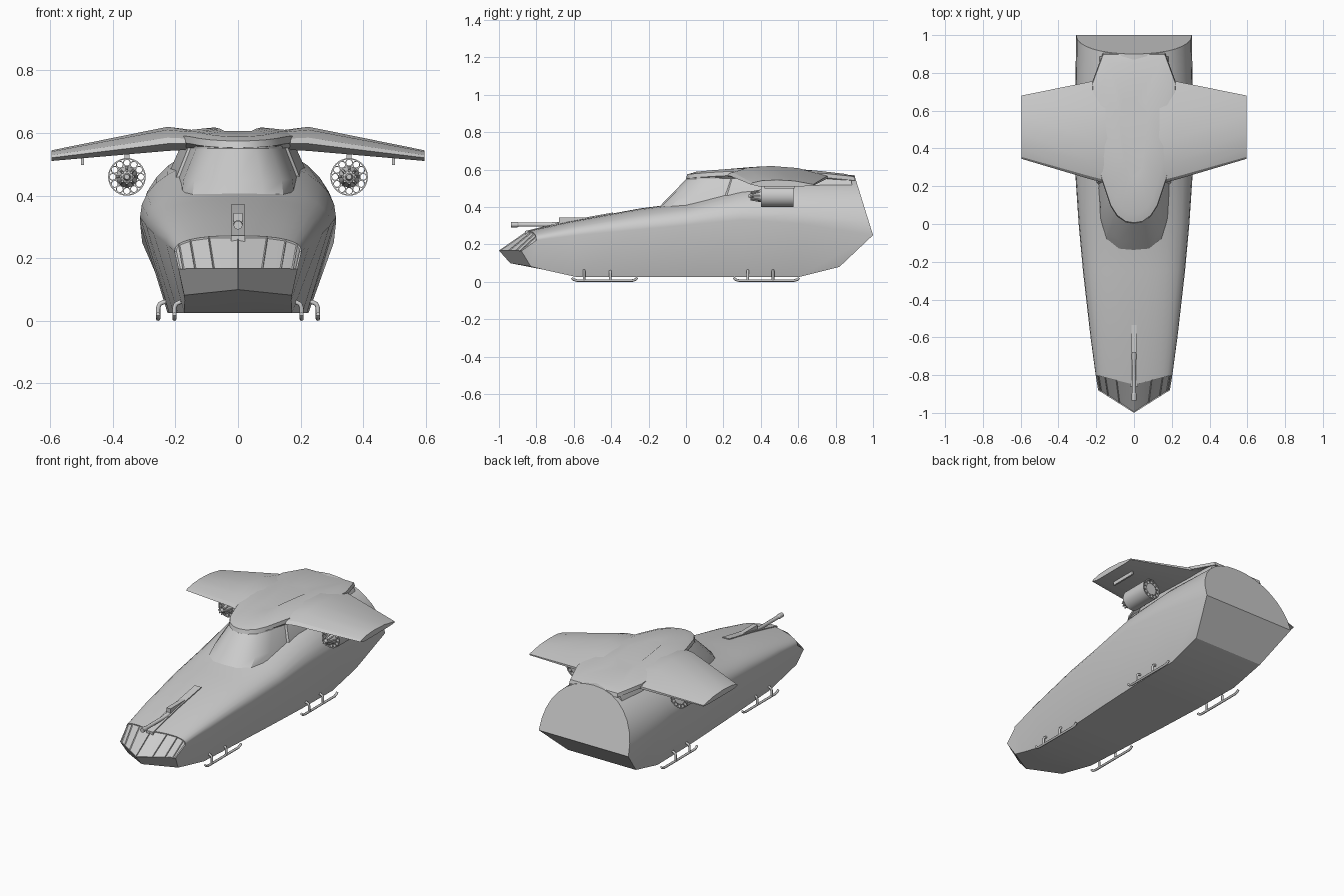
import bpy, bmesh, math
from mathutils import Vector

if "Cube" in bpy.data.objects:
    bpy.data.objects.remove(bpy.data.objects["Cube"])


def make(name, bm, mirror=False, angle=28):
    bmesh.ops.recalc_face_normals(bm, faces=bm.faces)
    me = bpy.data.meshes.new(name)
    bm.to_mesh(me)
    bm.free()
    ob = bpy.data.objects.new(name, me)
    bpy.context.collection.objects.link(ob)
    bpy.ops.object.select_all(action='DESELECT')
    ob.select_set(True)
    bpy.context.view_layer.objects.active = ob
    bpy.ops.object.shade_smooth_by_angle(angle=math.radians(angle))
    if mirror:
        ob.modifiers.new("mirror", 'MIRROR').use_clip = False
    return ob


def loft(rings, caps=True):
    """Bridge closed rings; returns bmesh, vertex rings and face grid."""
    bm = bmesh.new()
    vs = [[bm.verts.new(p) for p in r] for r in rings]
    n = len(vs[0])
    grid = [[bm.faces.new((a[i], a[(i + 1) % n], b[(i + 1) % n], b[i]))
             for i in range(n)] for a, b in zip(vs, vs[1:])]
    if caps:
        bm.faces.new(vs[0])
        bm.faces.new(vs[-1])
    return bm, vs, grid


def both(half):
    """Complete a half outline whose first and last points lie on x=0."""
    return half + [(-x, y, z) for x, y, z in half[-2:0:-1]]


def lathe(profile, x, z, seg=24):
    """Ring profile of (radius, y) revolved about a y axis."""
    return [[(x + r * math.cos(2 * math.pi * i / seg), y, z + r * math.sin(2 * math.pi * i / seg))
             for i in range(seg)] for r, y in profile]


def box(name, x0, x1, y0, y1, z0, z1, mirror=False):
    ring = lambda y: [(x0, y, z0), (x1, y, z0), (x1, y, z1), (x0, y, z1)]
    return make(name, loft([ring(y0), ring(y1)])[0], mirror)


def pipe(name, paths, r):
    cu = bpy.data.curves.new(name, 'CURVE')
    cu.dimensions = '3D'
    cu.bevel_depth, cu.bevel_resolution, cu.use_fill_caps = r, 2, True
    for pts in paths:
        sp = cu.splines.new('POLY')
        sp.points.add(len(pts) - 1)
        for p, c in zip(sp.points, pts):
            p.co = (*c, 1)
    ob = bpy.data.objects.new(name, cu)
    bpy.context.collection.objects.link(ob)
    return ob


# Hull: keel y,z | bottom y,halfwidth,z | chine y,halfwidth,z | top y,z | roundness
M = 8
stations = [
    (-.94, .10, -.83, .172, .082, -.88, .19, .165, -1.0, .168, 2.2),
    (-.82, .08, -.76, .170, .065, -.80, .203, .222, -.85, .272, 2.5),
    (-.58, .025, -.58, .172, .025, -.60, .230, .248, -.63, .322, 2.5),
    (-.25, .025, -.25, .192, .025, -.25, .270, .280, -.25, .392, 2.5),
    (.0, .025, .0, .206, .025, .0, .293, .304, .0, .425, 2.4),
    (.3, .025, .3, .220, .025, .3, .313, .332, .3, .520, 2.1),
    (.6, .025, .6, .225, .025, .6, .313, .312, .6, .570, 2.05),
    (.82, .08, .82, .232, .08, 1.0, .306, .25, .90, .572, 2.15),
]
rings = []
for ky, kz, by, b, bz, cy, w, cz, ty, tz, n in stations:
    half = [(0, ky, kz), (b, by, bz)]
    for i in range(M + 1):
        t = math.pi / 2 * i / M
        c, s = max(math.cos(t), 0) ** (2 / n), math.sin(t) ** (2 / n)
        if i == M:
            c = 0
        f = (1 - c) if cy < .5 else s
        half.append((w * c, cy + (ty - cy) * f, cz + (tz - cz) * s))
    rings.append(both(half))
bm, vs, grid = loft(rings, caps=False)
a, e, N = vs[0], vs[-1], len(vs[0])
top = M + 2
bm.faces.new(a[:top + 1])
bm.faces.new(a[top:] + [a[0]])
bm.faces.new([e[0], e[1], e[2], e[N - 2], e[N - 1]])
bm.faces.new(e[2:N - 1])
bmesh.ops.recalc_face_normals(bm, faces=bm.faces)
# sunken panels across the nose
for i in range(2, N - 2, 2):
    bmesh.ops.inset_region(bm, faces=grid[0][i:i + 2], thickness=.004, depth=-.005)
make("hull", bm)

# Cabin with recessed windscreen
base = [(0, -.16), (.085, -.15), (.155, -.09), (.19, .02), (.205, .2), (.235, .45), (.22, .89), (0, .89)]
roof = [(0, .005), (.055, .02), (.105, .065), (.135, .14), (.155, .25), (.18, .45), (.16, .885), (0, .885)]
mid = [((p[0] * .65 + q[0] * .35) * 1.06, p[1] * .65 + q[1] * .35) for p, q in zip(base, roof)]
bm, vs, grid = loft([both([(x, y, z) for x, y in o]) for o, z in ((base, .395), (mid, .455), (roof, .565))])
bmesh.ops.recalc_face_normals(bm, faces=bm.faces)
n = len(vs[0])
screen = [g[i % n] for g in grid for i in range(-4, 4)]
bmesh.ops.inset_region(bm, faces=screen, thickness=.012, depth=-.008)
make("cabin", bm)

# Roof plate, crowned and slightly arched along its length
plan = [(0, 0), (.045, .008), (.09, .04), (.125, .095), (.15, .17), (.17, .23),
        (.215, .4), (.222, .75), (.165, .905), (0, .905)]
rings = []
for s, z in ((.93, .552), (1, .572), (.985, .594), (.8, .608), (.35, .618)):
    rings.append(both([(x * s, .45 + (y - .45) * (s if s > .9 else s + .08),
                        z - (.12 * (y - .4) ** 2 if z > .56 else 0)) for x, y in plan]))
make("roof", loft(rings)[0])

# Wings
rings = []
for x, le, te, zt, zb in ((.09, .2, .80, .603, .55), (.225, .235, .755, .62, .543), (.595, .345, .68, .545, .511)):
    c, h = te - le, zt - zb
    rings.append([(x, le + c * u, zb + h * v) for u, v in
                  ((0, .3), (.03, .55), (.18, .88), (.42, 1), (.7, .85), (1, .3), (1, .12), (.85, 0), (.12, 0))])
make("wing", loft(rings)[0], True)

# Rocket pods: shell, ring of open tubes, hub and spinner
px, pz = .355, .46
shell = [(.06, .40), (.06, .575), (.056, .575), (.056, .40), (.06, .40)]
make("pod_shell", loft(lathe(shell, px, pz, 32), False)[0], True)
bm = bmesh.new()
for k in range(12):
    t = 2 * math.pi * k / 12
    x, z = px + .045 * math.cos(t), pz + .045 * math.sin(t)
    part = loft(lathe([(.0125, .402), (.0125, .573), (.0095, .573), (.0095, .402), (.0125, .402)], x, z, 12), False)[0]
    tmp = bpy.data.meshes.new("tmp")
    part.to_mesh(tmp)
    part.free()
    bm.from_mesh(tmp)
    bpy.data.meshes.remove(tmp)
make("pod_tubes", bm, True)
make("pod_hub", loft(lathe([(.008, .335), (.012, .355), (.02, .36), (.026, .385), (.034, .40), (.034, .573)], px, pz))[0], True)
pipes = []
for s in (-1, 1):
    for k in range(8):
        t = 2 * math.pi * k / 8
        d = Vector((math.cos(t), 0, math.sin(t)))
        c = Vector((s * px, 0, pz))
        pipes.append([c + d * .02 + Vector((0, .345, 0)), c + d * .03 + Vector((0, .40, 0))])
pipe("pod_nozzles", pipes, .004)
box("pod_pylon", px - .008, px + .008, .43, .55, .515, .55, True)
box("wing_rail", .492, .502, .42, .58, .498, .53, True)

# Nose gun in its sloping mount
bm, _, _ = loft([[(-.022, y, z - .05), (.022, y, z - .05), (.022, y, z), (-.022, y, z)]
                 for y, z in ((-.86, .272), (-.63, .328), (-.39, .371))])
make("gun_mount", bm)
box("gun_body", -.014, .014, -.68, -.53, .29, .345)
gun = [(.008, -.935), (.014, -.935), (.014, -.90), (.011, -.895), (.011, -.72), (.015, -.71), (.015, -.55)]
make("gun_barrel", loft(lathe(gun, 0, .306, 16))[0])

# Landing skids with bent struts
for label, x, ys, y0, y1 in (("front", .203, (-.545, -.405), -.61, -.26), ("rear", .255, (.33, .465), .255, .605)):
    paths = []
    for s in (-1, 1):
        sx = s * x
        paths.append([(sx, y0, .022), (sx, y0 + .01, .012), (sx, y0 + .028, .007),
                      (sx, y1 - .028, .007), (sx, y1 - .01, .012), (sx, y1, .022)])
        for y in ys:
            paths.append([(s * (x - .05), y, .06), (s * (x - .018), y, .06),
                          (s * (x - .005), y, .054), (sx, y, .042), (sx, y, .007)])
    pipe(label + "_skids", paths, .007)
